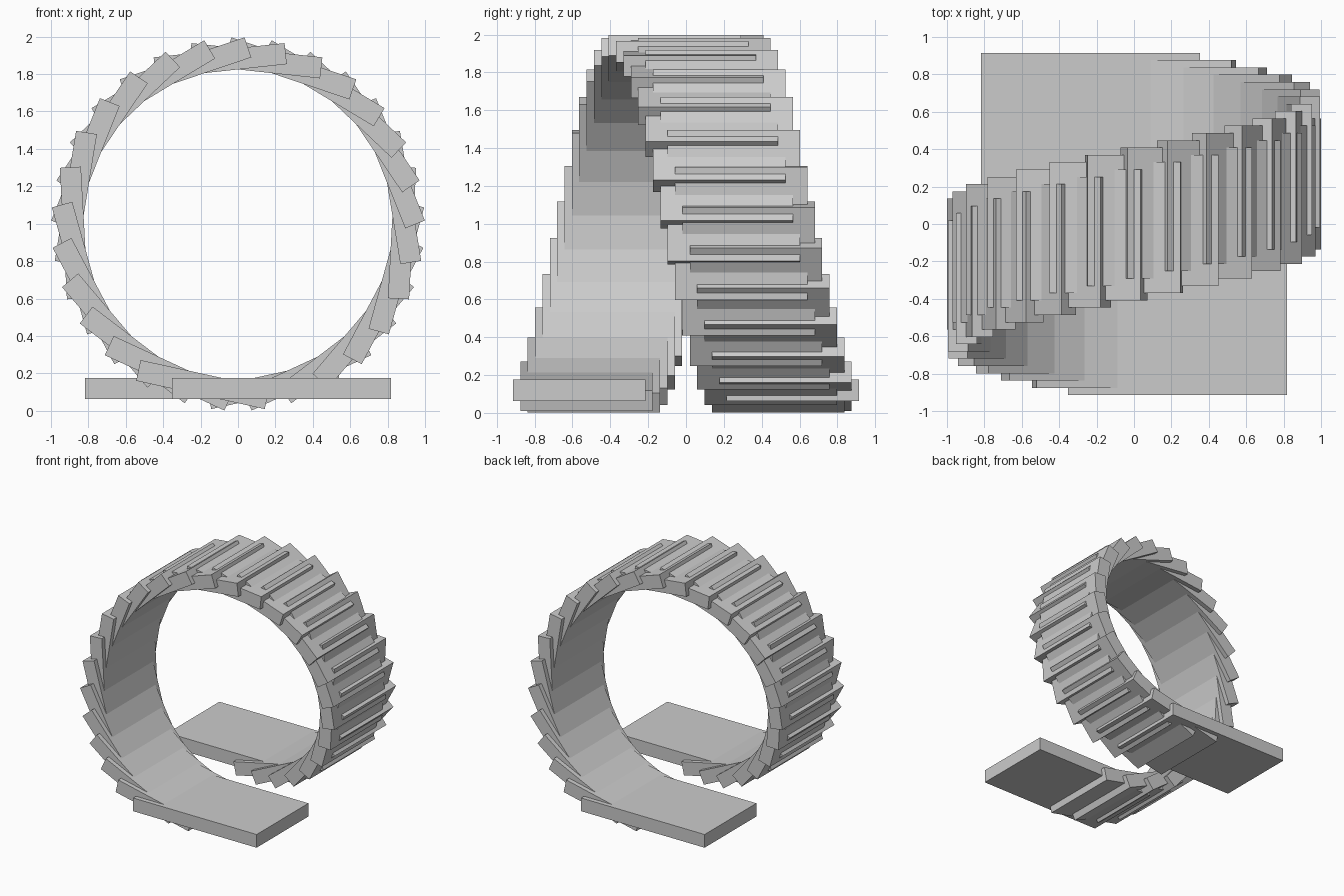
import bpy
import bmesh
from math import tau
from mathutils import Matrix, Vector

if "Cube" in bpy.data.objects:
    bpy.data.objects.remove(bpy.data.objects["Cube"])

STEPS = 29            # steps in one full turn of the loop
HALF = 0.352          # half length of a plank
R_IN, R_OUT = 0.822, 0.935
WIDTH = 0.70
Y_END = 0.565         # y centre of the first and last slab
CENTRE_Z = 0.998
RAMP = 0.817          # far end of the long entry and exit slabs


def plank(name, step, x0, x1):
    """Box lying under the loop centre, swung round the y axis and shifted back."""
    bm = bmesh.new()
    bmesh.ops.create_cube(bm, size=1)
    bmesh.ops.scale(bm, vec=(x1 - x0, WIDTH, R_OUT - R_IN), verts=bm.verts)
    bmesh.ops.translate(bm, vec=((x0 + x1) / 2, 0, -(R_IN + R_OUT) / 2), verts=bm.verts)
    mesh = bpy.data.meshes.new(name)
    bm.to_mesh(mesh)
    bm.free()
    obj = bpy.data.objects.new(name, mesh)
    t = step / STEPS
    y = -Y_END + 2 * Y_END * t
    obj.matrix_world = (Matrix.Translation(Vector((0, y, CENTRE_Z)))
                        @ Matrix.Rotation(tau * t, 4, 'Y'))
    bpy.context.collection.objects.link(obj)


# Long flat slabs where the track enters and leaves
plank("entry_slab", 0, -HALF, RAMP)
plank("exit_slab", STEPS, -RAMP, HALF)

# Overlapping planks spiralling round the loop
for i in range(1, STEPS):
    plank(f"loop_plank_{i:02d}", i, -HALF, HALF)
